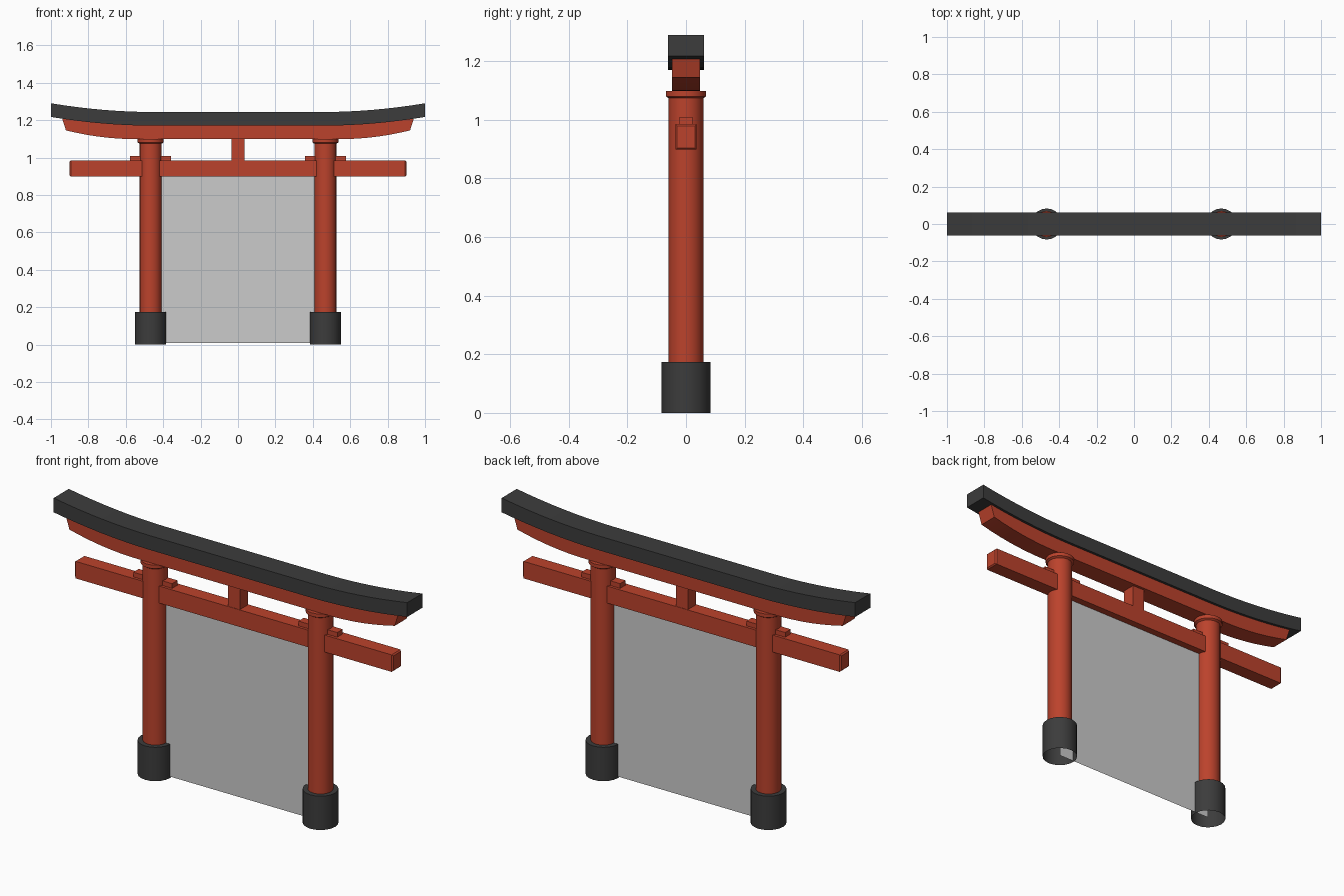
import bpy, bmesh, math

if "Cube" in bpy.data.objects:
    bpy.data.objects.remove(bpy.data.objects["Cube"])


def make_mat(name, rgb):
    m = bpy.data.materials.new(name)
    m.diffuse_color = (*rgb, 1)
    m.use_nodes = True
    m.node_tree.nodes["Principled BSDF"].inputs["Base Color"].default_value = m.diffuse_color
    return m


RED = make_mat("vermilion", (0.50, 0.055, 0.025))
DARK = make_mat("charcoal", (0.045, 0.045, 0.045))


def finish(name, bm, mat=None, smooth=False):
    bmesh.ops.recalc_face_normals(bm, faces=bm.faces)
    me = bpy.data.meshes.new(name)
    bm.to_mesh(me)
    bm.free()
    ob = bpy.data.objects.new(name, me)
    bpy.context.collection.objects.link(ob)
    if mat:
        me.materials.append(mat)
    if smooth:
        bpy.ops.object.select_all(action='DESELECT')
        ob.select_set(True)
        bpy.context.view_layer.objects.active = ob
        bpy.ops.object.shade_smooth_by_angle(angle=math.radians(35))
    return ob


def box(name, x0, x1, y, z0, z1, mat, bevel=0):
    bm = bmesh.new()
    bmesh.ops.create_cube(bm, size=1)
    for v in bm.verts:
        v.co = ((x0 + x1) / 2 + v.co.x * (x1 - x0), v.co.y * 2 * y,
                (z0 + z1) / 2 + v.co.z * (z1 - z0))
    if bevel:
        ends = [e for e in bm.edges if abs(e.verts[0].co.x - e.verts[1].co.x) < 1e-5]
        bmesh.ops.bevel(bm, geom=ends, offset=bevel, segments=1, affect='EDGES')
    return finish(name, bm, mat)


def lathe(name, x, profile, mat, sides=20):
    """Stack of rings (radius, z), open at the bottom and closed on top."""
    bm = bmesh.new()
    rings = []
    for r, z in profile:
        rings.append([bm.verts.new((x + r * math.cos(2 * math.pi * i / sides),
                                    r * math.sin(2 * math.pi * i / sides), z))
                      for i in range(sides)])
    for a, b in zip(rings, rings[1:]):
        for i in range(sides):
            j = (i + 1) % sides
            bm.faces.new((a[i], a[j], b[j], b[i]))
    bm.faces.new(rings[-1])
    return finish(name, bm, mat, True)


def curved_beam(name, stations, y, mat):
    """Box beam through mirrored stations (x bottom, z bottom, x top, z top)."""
    full = [(-a, b, -c, d) for a, b, c, d in reversed(stations)] + stations
    bm = bmesh.new()
    rings = [[bm.verts.new(p) for p in ((xb, -y, zb), (xb, y, zb), (xt, y, zt), (xt, -y, zt))]
             for xb, zb, xt, zt in full]
    for a, b in zip(rings, rings[1:]):
        for i in range(4):
            j = (i + 1) % 4
            bm.faces.new((a[i], a[j], b[j], b[i]))
    bm.faces.new(rings[0])
    bm.faces.new(rings[-1])
    return finish(name, bm, mat, True)


def rise(x, start, end, height):
    return height * (max(0, x - start) / (end - start)) ** 2


# Top lintel with upswept ends
N = 8
top = []
for i in range(N + 1):
    x = 0.46 + 0.54 * i / N
    h = rise(x, 0.44, 1.0, 0.047)
    top.append((x, 1.17 + h, x, 1.243 + h))
curved_beam("top_lintel", top, 0.061, DARK)

# Red lintel below it, with slanted ends
low = []
for i in range(N + 1):
    t = i / N
    xb, xt = 0.46 + 0.46 * t, 0.46 + 0.48 * t
    low.append((xb, 1.098 + rise(xb, 0.54, 0.92, 0.047), xt, 1.171 + rise(xt, 0.44, 1.0, 0.047)))
curved_beam("lower_lintel", low, 0.048, RED)

# Tie beam and centre strut
box("tie_beam", -0.9, 0.9, 0.036, 0.898, 0.985, RED, 0.006)
box("centre_strut", -0.034, 0.034, 0.034, 0.98, 1.1, RED)

# Pillars, feet, caps and wedges
for side, s in (("left", -1), ("right", 1)):
    x = 0.467 * s
    lathe(side + "_foot", x, [(0.083, 0), (0.083, 0.173)], DARK)
    lathe(side + "_pillar", x, [(0.059, 0.165), (0.059, 1.08)], RED)
    lathe(side + "_pillar_cap", x, [(0.058, 1.073), (0.069, 1.08), (0.069, 1.098)], RED)
    for part, d in (("inner", -s), ("outer", s)):
        a, b = sorted((x + 0.04 * d, x + 0.11 * d))
        box(f"{side}_{part}_wedge", a, b, 0.022, 0.98, 1.009, RED)

# Thin panel filling the opening
bm = bmesh.new()
bm.faces.new([bm.verts.new(p) for p in ((-0.467, 0, 0.007), (0.467, 0, 0.007),
                                        (0.467, 0, 0.93), (-0.467, 0, 0.93))])
finish("opening_panel", bm)
